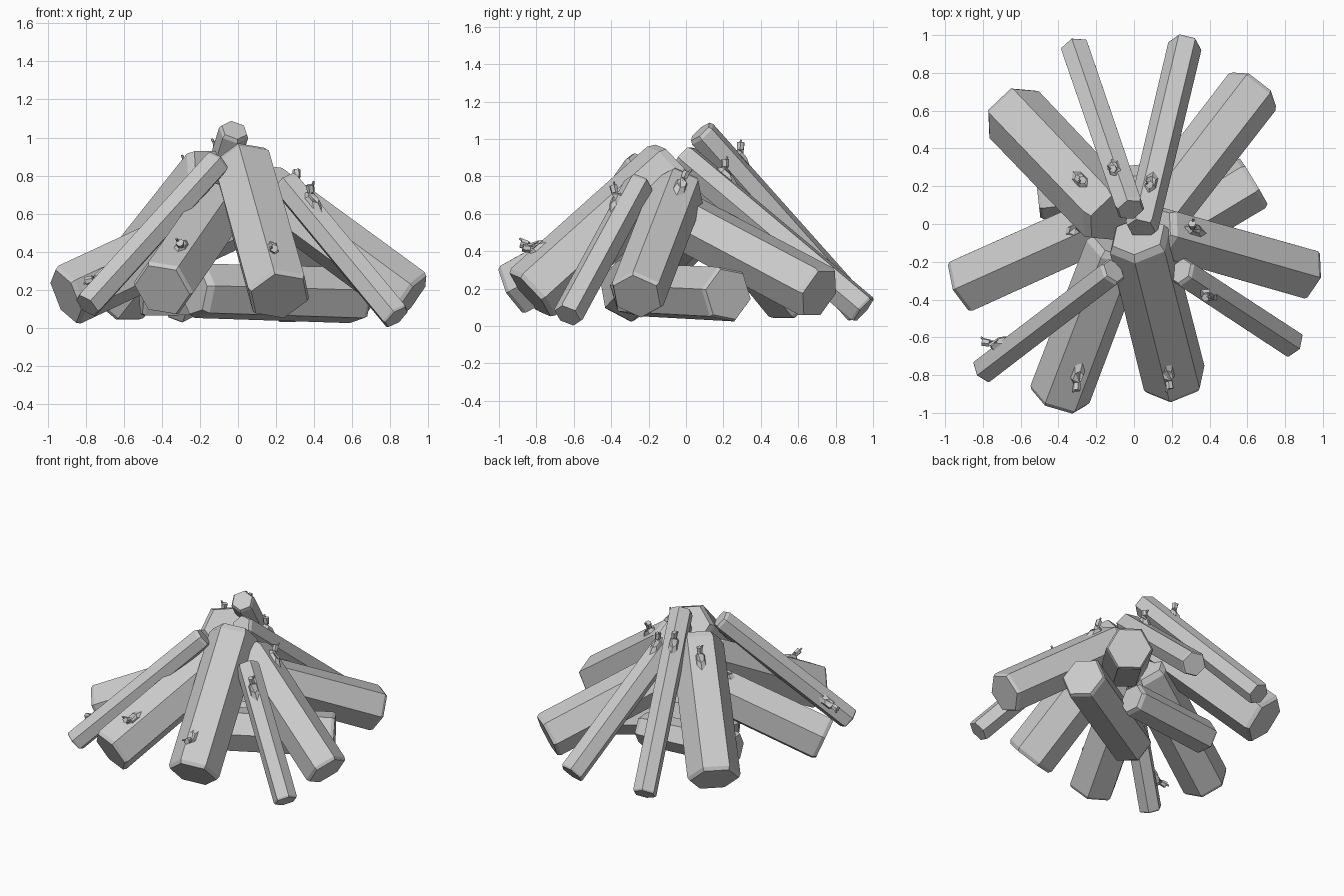
import bpy, bmesh, math
from mathutils import Vector

if "Cube" in bpy.data.objects:
    bpy.data.objects.remove(bpy.data.objects["Cube"])

Z = Vector((0, 0, 1))


def frame(a, b):
    """Axis, sideways and upward directions of a log running from a to b."""
    d = (b - a).normalized()
    side = d.cross(Z).normalized()
    return d, side, side.cross(d).normalized()


def loft(bm, rings):
    """Skin a list of (centre, u vector, v vector, start angle) six-sided rings."""
    loops = []
    for c, u, v, start in rings:
        loops.append([bm.verts.new(c + u * math.cos(start + i * math.pi / 3)
                                   + v * math.sin(start + i * math.pi / 3)) for i in range(6)])
    for p, q in zip(loops, loops[1:]):
        for i in range(6):
            j = (i + 1) % 6
            bm.faces.new((p[i], p[j], q[j], q[i]))
    bm.faces.new(loops[0][::-1])
    bm.faces.new(loops[-1])


def finish(bm, name):
    bmesh.ops.recalc_face_normals(bm, faces=bm.faces)
    me = bpy.data.meshes.new(name)
    bm.to_mesh(me)
    bm.free()
    ob = bpy.data.objects.new(name, me)
    bpy.context.collection.objects.link(ob)
    return ob


def make_log(name, a, b, r, roll):
    """Six-sided log with lightly chamfered ends."""
    d, s, u = frame(a, b)
    start = math.radians(roll)
    c = r * 0.14
    bm = bmesh.new()
    loft(bm, [(p, s * k, u * k, start) for p, k in (
        (a - d * c * 0.5, r * 0.92), (a + d * c * 0.5, r),
        (b - d * c * 1.2, r * 0.98), (b + d * c * 0.5, r * 0.85))])
    finish(bm, name)


def make_twig(name, a, b, r, p, way):
    """Flared knot with a short broken stub leaning up (1) or down (-1) the log."""
    d, s, u = frame(a, b)
    foot = a + d * (p - a).dot(d)
    n = (p - foot).normalized()
    base = foot + n * r * 0.85
    d = d * way
    t = d.cross(n).normalized()
    lean = (n + d * 0.9).normalized()
    w = lean.cross(t).normalized()
    bm = bmesh.new()
    loft(bm, [(base - d * 0.015, d * 0.075, t * 0.036, 0),
              (base + n * 0.022, d * 0.04, t * 0.027, 0),
              (base + lean * 0.045, w * 0.02, t * 0.02, math.pi),
              (base + lean * 0.085, w * 0.022, t * 0.022, math.pi)])
    # tiny side sprig
    tip = (n + t * 0.5 + d * 0.6).normalized()
    x = tip.cross(t).normalized()
    y = tip.cross(x)
    q = base + lean * 0.05
    loft(bm, [(q, x * 0.01, y * 0.01, 0), (q + tip * 0.055, x * 0.006, y * 0.006, 0)])
    finish(bm, name)


# name: outer end, inner end, radius, roll (0 flat on top, 90 ridge on top), twig position, twig lean
LOGS = {
    "front_log": ((.215, -.825, .175), (.025, -.07, .855), .175, -12, (.18, -.8, .42), -1),
    "front_left_log": ((-.395, -.91, .205), (-.09, -.11, .645), .165, -10, (-.3, -.8, .42), -1),
    "left_log": ((-.895, -.32, .17), (-.05, .06, .565), .165, 90, (-.31, -.03, .62), 1),
    "back_left_log": ((-.64, .585, .16), (-.12, .04, .82), .18, 0, (-.3, .26, .85), 1),
    "back_right_log": ((.63, .705, .18), (.07, -.02, .565), .158, 0, None, 1),
    "right_log": ((.905, -.26, .165), (.13, -.04, .735), .15, 90, (.33, -.02, .77), 1),
    "left_pole": ((-.79, -.77, .12), (-.11, -.25, .87), .078, 90, (-.73, -.63, .27), -1),
    "right_pole": ((.83, -.63, .06), (.25, -.25, .76), .082, 90, (.4, -.39, .69), 1),
    "back_left_pole": ((-.31, .925, .085), (-.02, .08, 1.035), .083, 90, (-.12, .32, .93), 1),
    "back_right_pole": ((.27, .945, .09), (.04, -.02, .9), .09, 0, (.09, .23, .83), 1),
    "base_log": ((.625, .22, .17), (-.22, -.29, .195), .155, -10, None, 1),
    "small_base_log": ((-.5, .14, .165), (.2, .22, .165), .115, 0, None, 1),
}

for name, (a, b, r, roll, twig, way) in LOGS.items():
    a, b = Vector(a), Vector(b)
    make_log(name, a, b, r, roll)
    if twig:
        make_twig(name + "_twig", a, b, r, Vector(twig), way)
